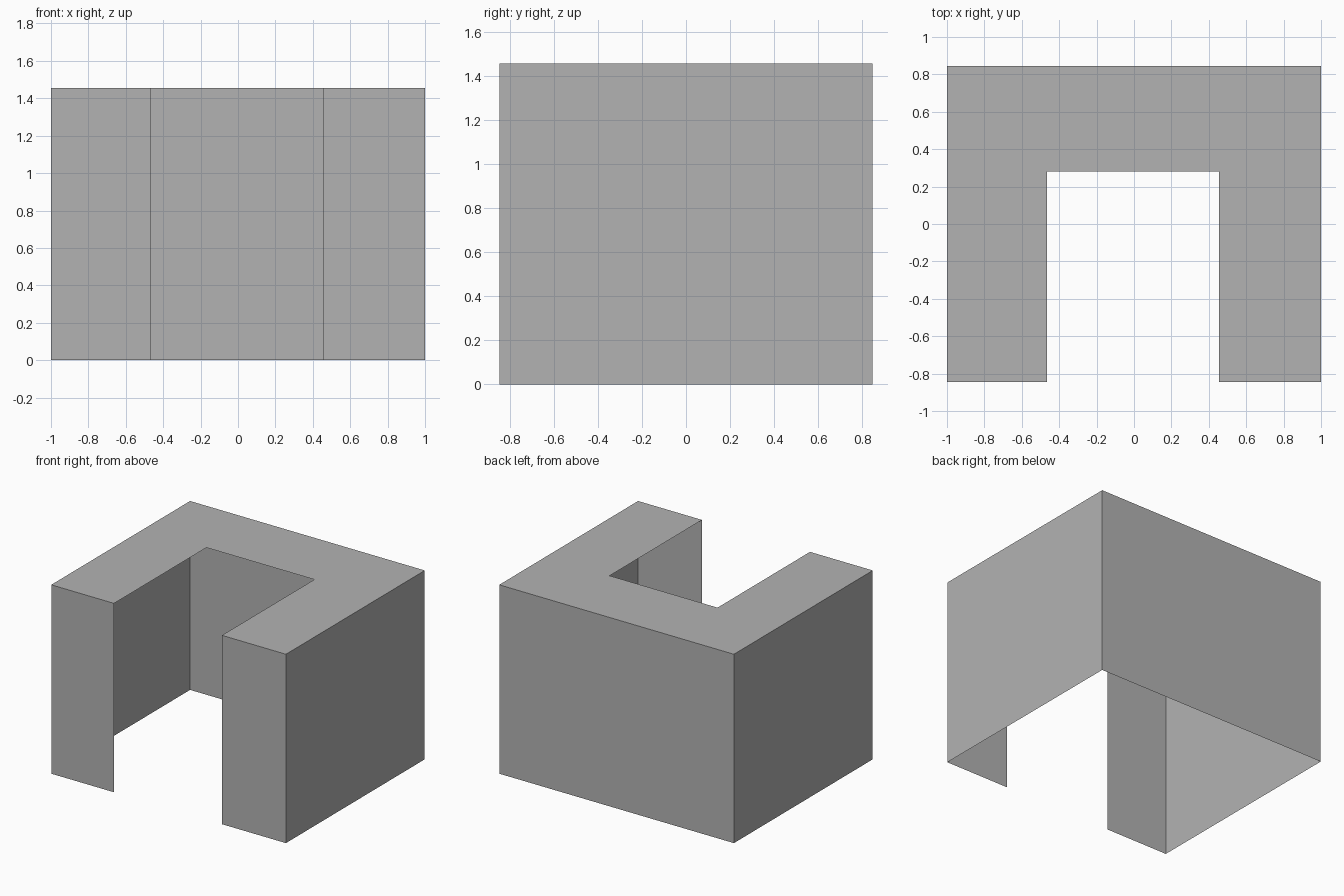
import bpy
import bmesh

# Remove the default cube
cube = bpy.data.objects.get("Cube")
if cube:
    bpy.data.objects.remove(cube, do_unlink=True)

# Plain grey material
GREY = (0.45, 0.45, 0.45, 1.0)
grey = bpy.data.materials.new("plain grey")
grey.use_nodes = True
grey.diffuse_color = GREY
grey.node_tree.nodes["Principled BSDF"].inputs["Base Color"].default_value = GREY

HALF_WIDTH, HALF_DEPTH, HEIGHT = 1.0, 0.845, 1.455
SLOT_RIGHT, SLOT_LEFT, SLOT_BACK = -0.465, 0.455, 0.28


def make_object(name, build):
    bm = bmesh.new()
    build(bm)
    mesh = bpy.data.meshes.new(name)
    bm.to_mesh(mesh)
    bm.free()
    mesh.materials.append(grey)
    obj = bpy.data.objects.new(name, mesh)
    bpy.context.collection.objects.link(obj)
    return obj


# Outer outline, from the right front panel's slot edge around the back
# to the left front panel's slot edge
outline = [
    (SLOT_RIGHT, -HALF_DEPTH),
    (-HALF_WIDTH, -HALF_DEPTH),
    (-HALF_WIDTH, HALF_DEPTH),
    (HALF_WIDTH, HALF_DEPTH),
    (HALF_WIDTH, -HALF_DEPTH),
    (SLOT_LEFT, -HALF_DEPTH),
]
slot = [(SLOT_LEFT, SLOT_BACK), (SLOT_RIGHT, SLOT_BACK)]


# One open shell: U-shaped top with single-sheet walls on the outer sides;
# the slot sides and the underside stay open
def build_shell(bm):
    top = [bm.verts.new((x, y, HEIGHT)) for x, y in outline + slot]
    bm.faces.new(reversed(top))
    base = [bm.verts.new((x, y, 0)) for x, y in outline]
    for i in range(len(outline) - 1):
        bm.faces.new((top[i], top[i + 1], base[i + 1], base[i]))


make_object("u_shaped_shell", build_shell)
